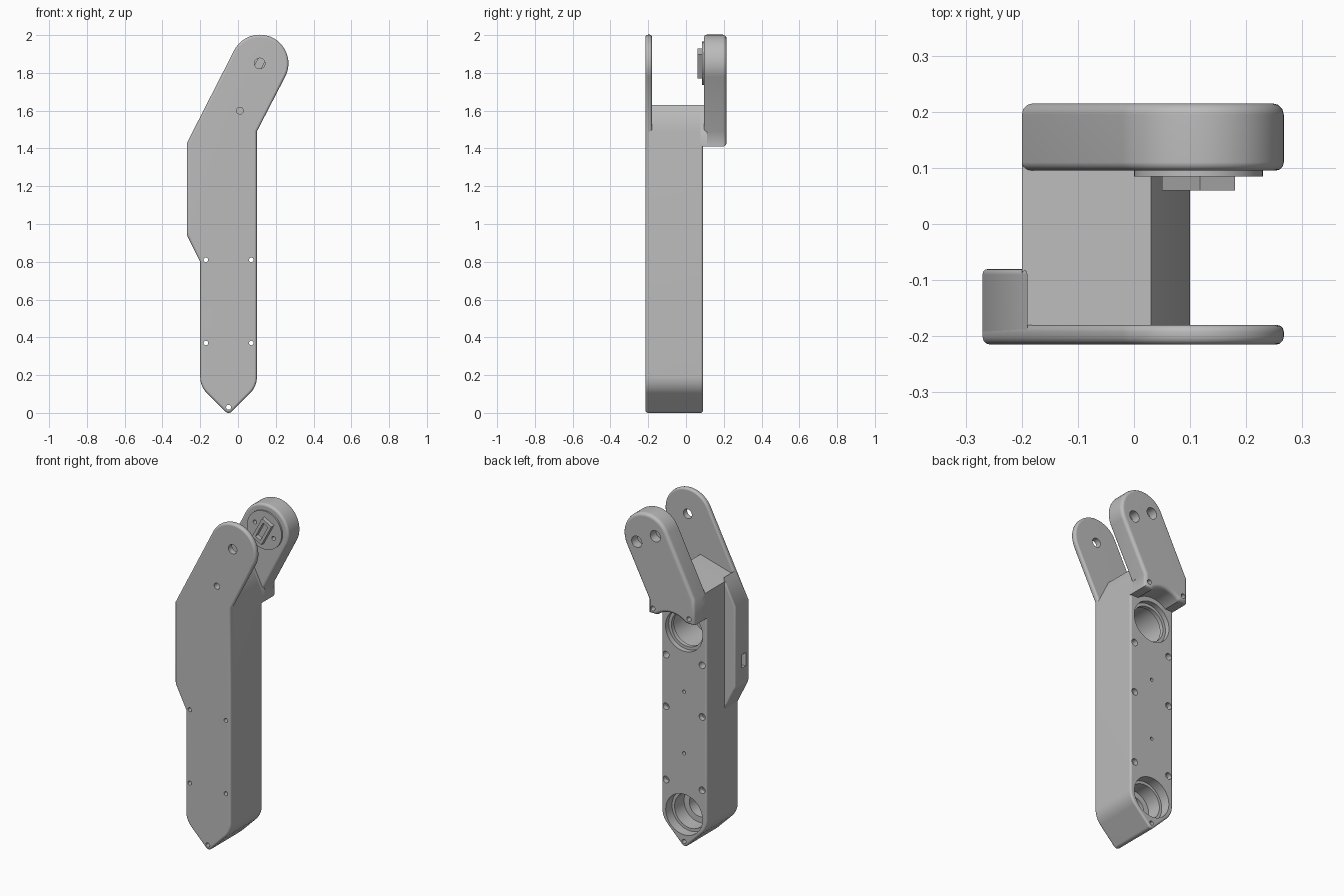
import bpy, bmesh, math
from mathutils import Vector

if "Cube" in bpy.data.objects:
    bpy.data.objects.remove(bpy.data.objects["Cube"])

GREY = bpy.data.materials.new("plain grey")
GREY.diffuse_color = (0.5, 0.5, 0.5, 1)
GREY.use_nodes = True
GREY.node_tree.nodes["Principled BSDF"].inputs["Base Color"].default_value = GREY.diffuse_color


def arc(cx, cz, r, a0, a1, n=24):
    return [(cx + r * math.cos(a0 + (a1 - a0) * i / n),
             cz + r * math.sin(a0 + (a1 - a0) * i / n)) for i in range(n + 1)]


def rounded(pts):
    """Outline from (x, z, radius) corners; radius 0 stays sharp."""
    out = []
    for i, (x, z, r) in enumerate(pts):
        p = Vector((x, z))
        if r == 0:
            out.append((x, z))
            continue
        u = (Vector(pts[i - 1][:2]) - p).normalized()
        v = (Vector(pts[(i + 1) % len(pts)][:2]) - p).normalized()
        half = math.acos(max(-1, min(1, u.dot(v)))) / 2
        c = p + (u + v).normalized() * r / math.sin(half)
        a, b = p + u * r / math.tan(half) - c, p + v * r / math.tan(half) - c
        a0, a1 = math.atan2(a.y, a.x), math.atan2(b.y, b.x)
        a1 = a0 + (a1 - a0 + math.pi) % (2 * math.pi) - math.pi
        out += arc(c.x, c.y, r, a0, a1, 8)
    return out


def finish(name, bm, mat=True):
    bmesh.ops.recalc_face_normals(bm, faces=bm.faces)
    me = bpy.data.meshes.new(name)
    bm.to_mesh(me)
    bm.free()
    ob = bpy.data.objects.new(name, me)
    bpy.context.collection.objects.link(ob)
    if mat:
        me.materials.append(GREY)
    return ob


def prism(name, outline, y0, y1, bev0=0, bev1=0):
    """Outline in x,z extruded along y, with rounded rims at either end."""
    bm = bmesh.new()
    loops = [[bm.verts.new((x, y, z)) for x, z in outline] for y in (y0, y1)]
    n = len(outline)
    caps = [bm.faces.new(l) for l in loops]
    for i in range(n):
        j = (i + 1) % n
        bm.faces.new((loops[0][i], loops[0][j], loops[1][j], loops[1][i]))
    bmesh.ops.recalc_face_normals(bm, faces=bm.faces)
    rims = [list(c.edges) for c in caps]
    for edges, b in zip(rims, (bev0, bev1)):
        if b:
            bmesh.ops.bevel(bm, geom=edges, offset=b, offset_type='OFFSET', segments=3,
                            profile=0.5, affect='EDGES', clamp_overlap=False)
    return finish(name, bm)


def bores(name, items, n=28):
    """Turned cutters along y: items are (x, z, [(radius, y), ...])."""
    bm = bmesh.new()
    for cx, cz, steps in items:
        rings = [[bm.verts.new((x, y, z)) for x, z in arc(cx, cz, r, 0, 2 * math.pi, n)[:-1]]
                 for r, y in steps]
        bm.faces.new(rings[0])
        bm.faces.new(rings[-1])
        for a, b in zip(rings, rings[1:]):
            for i in range(n):
                j = (i + 1) % n
                bm.faces.new((a[i], a[j], b[j], b[i]))
    return finish(name, bm, False)


def cut(cutter, *targets):
    for ob in targets:
        m = ob.modifiers.new("cut", 'BOOLEAN')
        m.operation, m.solver, m.object = 'DIFFERENCE', 'EXACT', cutter
        bpy.context.view_layer.objects.active = ob
        bpy.ops.object.modifier_apply(modifier=m.name)
    bpy.data.objects.remove(cutter)


PX, PZ, R = 0.115, 1.85, 0.152      # joint pivot
MID = -0.05                         # centre line of the body


def head(left, right):
    """Arc round the pivot, tangent to lines from the two given points."""
    ang = []
    for (x, z), s in ((right, 1), (left, -1)):
        d = Vector((x - PX, z - PZ))
        ang.append(math.atan2(d.y, d.x) + s * math.acos(R / d.length))
    if ang[1] < ang[0]:
        ang[1] += 2 * math.pi
    return arc(PX, PZ, R, ang[0], ang[1], 32)


foot = [(-0.2, 0.14, 0.12), (MID, -0.01, 0.024), (0.1, 0.14, 0.12)]
top = [(0.1, 1.49), (0.03, 1.63), (-0.2, 1.565)]

# main body, front plate, side bulge
body = prism("body", rounded(foot + [(x, z, 0) for x, z in top]), -0.2, 0.09, 0, 0.012)
left_side = rounded([(0.0, 1.43, 0), (-0.27, 1.43, 0), (-0.27, 0.94, 0.05), (-0.2, 0.8, 0)])[1:]
plate = prism("front_plate",
              left_side + rounded([(-0.2, 0.5, 0)] + foot + [(0.1, 1.0, 0)])
              + [(0.1, 1.49)] + head((-0.27, 1.43), (0.1, 1.49)),
              -0.215, -0.18, 0.014, 0.012)
bulge = prism("side_bulge", left_side + [(-0.19, 0.8), (-0.19, 1.585), (-0.2, 1.565)],
              -0.2, -0.08, 0, 0.01)

# rear arm with a scooped lower edge, and the root joining it to the body
a = math.asin((1.41 - 1.295) / 0.15)
scoop = arc(MID, 1.295, 0.15, math.pi - a, a, 20)
arm = prism("rear_arm", [(-0.2, 1.41)] + scoop + [(0.1, 1.41), (0.1, 1.49)]
            + head((-0.2, 1.565), (0.1, 1.49)) + [(-0.2, 1.565)],
            0.095, 0.215, 0.015, 0.02)
root = prism("arm_root", [(-0.2, 1.41)] + scoop + [(0.1, 1.41)] + top, 0.06, 0.13)

# round horn and slotted drive block on the inside of the rear arm
disc = prism("horn_disc", arc(PX, PZ, 0.115, 0, 2 * math.pi, 48)[:-1], 0.085, 0.12)
along = Vector((math.sin(math.radians(28)), math.cos(math.radians(28))))
across = Vector((along.y, -along.x))


def tilted(l, w):
    c = Vector((PX, PZ))
    return [tuple(c + along * l * s / 2 + across * w * t / 2)
            for s, t in ((1, 1), (1, -1), (-1, -1), (-1, 1))]


block = prism("drive_block", tilted(0.143, 0.071), 0.06, 0.09)
cut(prism("slot_cutter", tilted(0.105, 0.036), 0.0, 0.2), block)

# the two large stepped bearing bores in the back of the body
cut(bores("bore_cutter", [
    (MID, 1.295, [(0.123, 0.2), (0.123, 0.06), (0.105, 0.06), (0.105, 0.035),
                  (0.12, 0.035), (0.12, -0.16)]),
    (MID, 0.192, [(0.122, 0.2), (0.122, 0.03), (0.105, 0.03), (0.105, -0.06),
                  (0.07, -0.06), (0.07, -0.16)])], 48), body)

# screw holes: through pairs, tip hole, blind back holes
thru = [(0.02, 0.3), (0.02, 0.06), (0.012, 0.06), (0.012, -0.3)]
screws = [(MID + s * 0.12, z, thru) for s in (-1, 1) for z in (0.37, 0.81)]
screws += [(MID, 0.03, [(0.013, 0.3), (0.013, -0.3)])]
screws += [(MID + s * 0.12, 1.12, [(0.02, 0.3), (0.02, 0.0)]) for s in (-1, 1)]
screws += [(MID, z, [(0.01, 0.3), (0.01, 0.05)]) for z in (0.56, 0.93)]
screws += [(0.01, 1.6, [(0.018, -0.12), (0.018, -0.3)])]
cut(bores("screw_cutter", screws), body, plate)
cut(bores("pivot_cutter", [(PX, PZ, [(0.028, -0.1), (0.028, -0.3)])]), plate)

# arm holes: counterbored pair beside the pivot and two at the lower corners
ears = [Vector((PX, PZ)) + across * 0.07 * s for s in (-1, 1)]
holes = [(e.x, e.y, [(0.034, 0.3), (0.034, 0.16), (0.012, 0.16), (0.012, 0.0)]) for e in ears]
cut(bores("ear_cutter", holes), arm, disc)
cut(bores("corner_cutter", [(MID + s * 0.12, 1.445, [(0.014, 0.3), (0.014, 0.15)])
                            for s in (-1, 1)]), arm)

# cable slot in the bulge
cut(prism("cable_cutter", [(-0.3, 1.04), (-0.24, 1.04), (-0.24, 1.12), (-0.3, 1.12)],
          -0.182, -0.148), bulge)

# smooth shading with sharp edges kept
for ob in (body, plate, bulge, arm, root, disc, block):
    bpy.ops.object.select_all(action='DESELECT')
    ob.select_set(True)
    bpy.context.view_layer.objects.active = ob
    bpy.ops.object.shade_smooth_by_angle(angle=math.radians(32))
    w = ob.modifiers.new("even normals", 'WEIGHTED_NORMAL')
    w.keep_sharp = True
